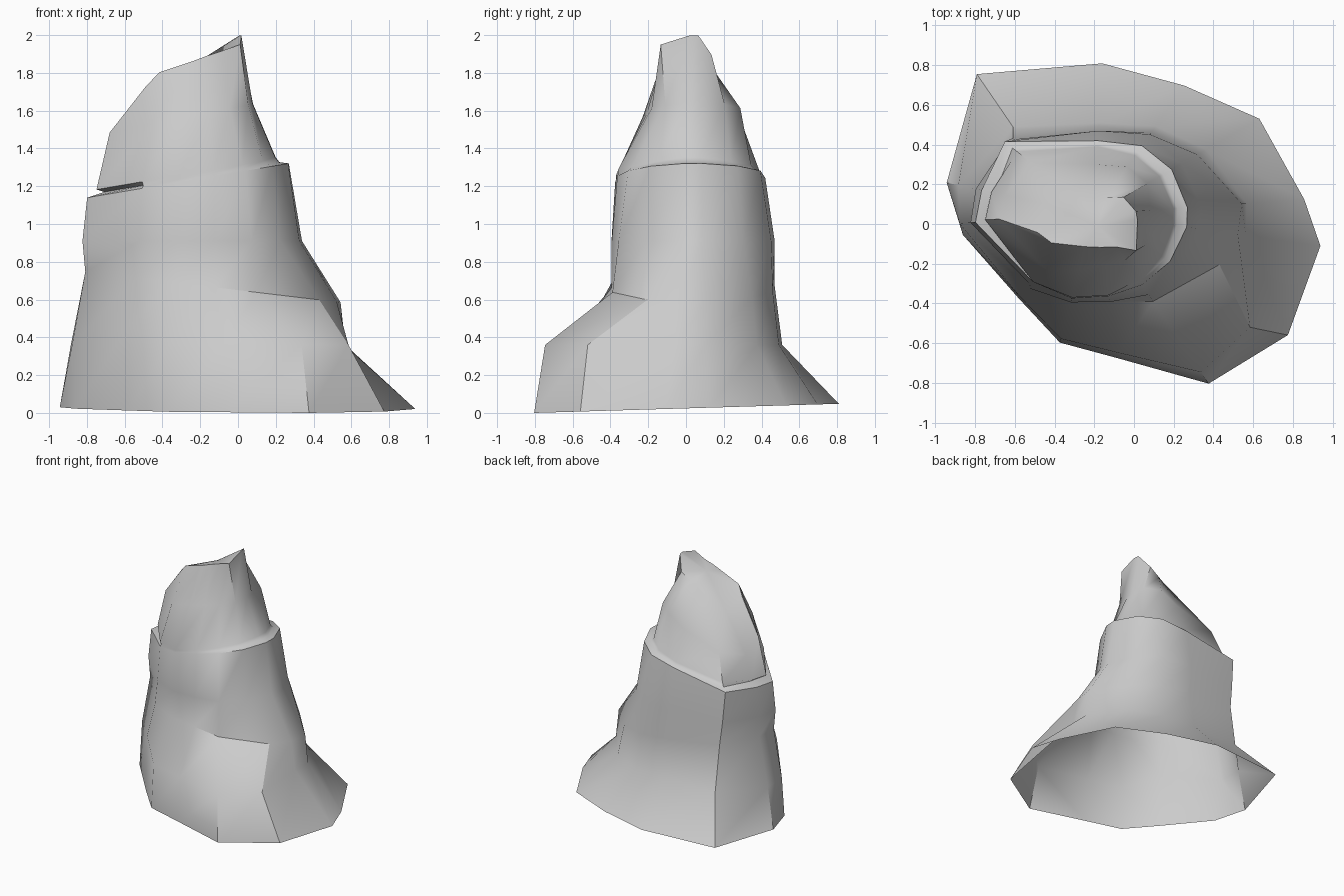
import bpy, bmesh
from math import sin, cos, radians

# Facet columns, counter-clockwise around the spire's axis
ANGLES = [189, 228, 255, 280, 304, 328, 352, 4, 30, 55, 87, 130, 168]
CX, CY = -0.2, 0.05
N = len(ANGLES)
bm = bmesh.new()


def ring(radii, z, slope_x=0.0, slope_y=0.0, lift={}, turn={}):
    """One rock outline on a tilted plane; lift raises and turn swings single columns."""
    out = []
    for i, r in enumerate(radii):
        a = radians(ANGLES[i] + turn.get(i, 0))
        x, y = CX + r * cos(a), CY + r * sin(a)
        h = max(0, z + slope_x * x + slope_y * y + lift.get(i, 0))
        out.append(bm.verts.new((x, y, h)))
    return out


def loft(rings):
    for lo, hi in zip(rings, rings[1:]):
        for i in range(N):
            j = (i + 1) % N
            bm.faces.new((lo[i], lo[j], hi[j], hi[i]))


# Flared foot, open underneath
foot = ring([.67, .57, .67, .74, 1.03, 1.15, 1.15, 1.06, .96, .79, .76, .92, .76], .024, 0, .03)
shelf = ring([.68, .56, .65, .71, .96, .97, .77, .77, .65, .54, .46, .60, .70], .36, 0, 0,
             {1: .1}, {0: -5, 5: -4, 11: 3})
# Main shaft up to the broken rim
waist = ring([.61, .50, .46, .45, .53, .68, .73, .745, .60, .50, .42, .56, .61], .65, -.12,
             0, {}, {0: -5, 5: 10, 11: 7})
body = ring([.625, .48, .46, .45, .49, .50, .53, .54, .51, .49, .42, .57, .61], .91,
            0, 0, {}, {0: -5, 11: 9})
rim = ring([.60, .46, .44, .42, .43, .45, .47, .47, .45, .42, .37, .58, .58], 1.275, .17,
           0, {}, {0: -5, 11: 11})
# Narrow ledge and overhanging lip of the upper block
ledge = ring([.51, .45, .435, .415, .41, .42, .42, .42, .40, .38, .35, .53, .51], 1.29, .17,
             0, {}, {0: -5, 11: 11})
lip = ring([.55, .46, .435, .415, .40, .39, .40, .40, .38, .36, .34, .50, .53], 1.31, .17,
           0, {6: .01, 7: .01}, {0: -6, 11: 11})
# Tapering peak with a slanted slab on its back left
shoulder = ring([.48, .37, .29, .26, .28, .30, .28, .28, .31, .29, .25, .41, .46], 1.62, .2,
                0, {10: -.06, 11: -.1, 12: -.12}, {0: -6, 11: 11})
crest = ring([.30, .26, .17, .17, .20, .28, .22, .21, .17, .10, .08, .12, .25], 1.99, .45, 0,
             {0: -.04, 2: -.02, 3: -.025, 4: -.035, 5: -.045, 7: .005,
              8: -.07, 9: -.09, 10: -.1, 11: -.12, 12: -.14},
             {0: 9, 1: -14, 5: -9})
loft([foot, shelf, waist, body, rim, ledge, lip, shoulder, crest])
# Slanted summit face
top = bm.verts.new((-.18, -.01, 1.88))
for i in range(N):
    bm.faces.new((crest[i], crest[(i + 1) % N], top))
bm.normal_update()

mesh = bpy.data.meshes.new("rock_spire")
bm.to_mesh(mesh)
bm.free()
rock = bpy.data.objects.new("rock_spire", mesh)
bpy.context.collection.objects.link(rock)
bpy.context.view_layer.objects.active = rock
rock.select_set(True)
bpy.ops.object.shade_smooth_by_angle(angle=radians(40))
